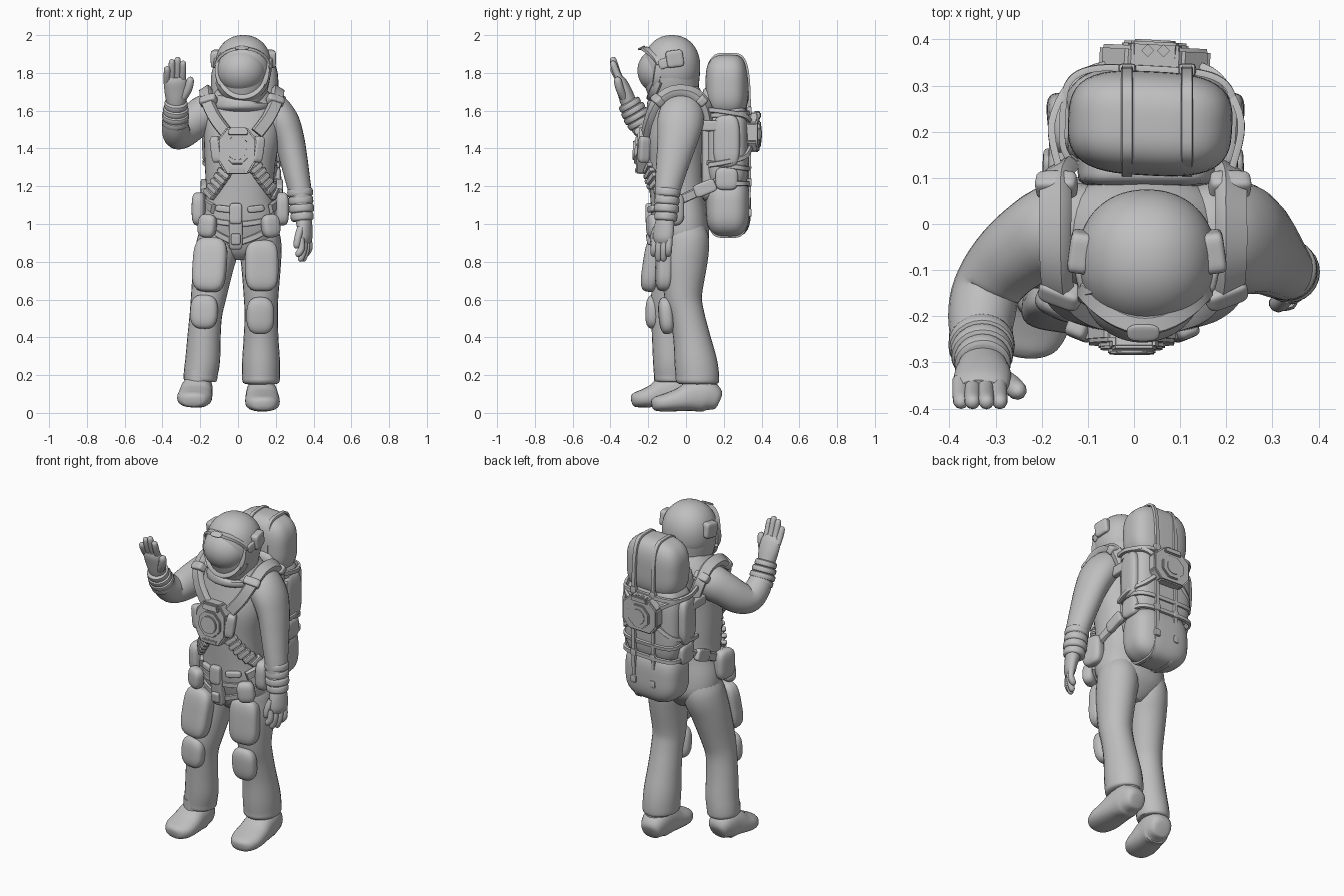
import bpy, bmesh, math
from mathutils import Vector, Matrix, Euler

MAT = bpy.data.materials.new("suit_grey")
MAT.diffuse_color = (0.52, 0.52, 0.52, 1)


def finish(name, bm, angle=40):
    bmesh.ops.recalc_face_normals(bm, faces=bm.faces)
    me = bpy.data.meshes.new(name)
    bm.to_mesh(me)
    bm.free()
    ob = bpy.data.objects.new(name, me)
    bpy.context.collection.objects.link(ob)
    me.materials.append(MAT)
    bpy.ops.object.select_all(action='DESELECT')
    ob.select_set(True)
    bpy.context.view_layer.objects.active = ob
    bpy.ops.object.shade_smooth_by_angle(angle=math.radians(angle))
    return ob


def spline(pts, sub):
    """Catmull-Rom through tuples of any length."""
    out = []
    for i in range(len(pts) - 1):
        p = [pts[max(0, min(len(pts) - 1, i + k))] for k in (-1, 0, 1, 2)]
        for j in range(sub):
            t = j / sub
            out.append([0.5 * (2*b + (c-a)*t + (2*a-5*b+4*c-d)*t*t + (3*b-a-3*c+d)*t**3)
                        for a, b, c, d in zip(*p)])
    return out + [list(pts[-1])]


def loft(name, pts, ref=(1, 0, 0), n=24, sub=4, p=2.0, flat=False):
    """Tube through (x, y, z, half_u, half_v); ref gives the u direction."""
    S = spline(pts, sub)
    C = [Vector(s[:3]) for s in S]
    bm = bmesh.new()
    rings = []
    for i, s in enumerate(S):
        t = Vector((0, 0, 1)) if flat else (C[min(i+1, len(C)-1)] - C[max(i-1, 0)]).normalized()
        u = Vector(ref)
        u = (u - t * u.dot(t)).normalized()
        v = t.cross(u)
        ring = []
        for k in range(n):
            a = 2 * math.pi * k / n
            c, d = math.cos(a), math.sin(a)
            f = (abs(c)**p + abs(d)**p) ** (-1 / p)
            ring.append(bm.verts.new(C[i] + u * (c*f*s[3]) + v * (d*f*s[4])))
        rings.append(ring)
    for a, b in zip(rings, rings[1:]):
        for k in range(n):
            bm.faces.new((a[k], a[(k+1) % n], b[(k+1) % n], b[k]))
    bm.faces.new(rings[0])
    bm.faces.new(rings[-1])
    return finish(name, bm)


def pad(name, loc, half, rot=(0, 0, 0), p=4.0, cuts=9):
    """Rounded block; p = 2 is an ellipsoid, higher is boxier."""
    bm = bmesh.new()
    bmesh.ops.create_cube(bm, size=2)
    bmesh.ops.subdivide_edges(bm, edges=bm.edges[:], cuts=cuts, use_grid_fill=True)
    R = Euler([math.radians(r) for r in rot]).to_matrix()
    for v in bm.verts:
        d = Vector([math.tan(c * math.pi / 4) for c in v.co])
        d /= sum(abs(c)**p for c in d) ** (1 / p)
        v.co = R @ Vector([c * h for c, h in zip(d, half)]) + Vector(loc)
    return finish(name, bm)


def ribbon(name, P, N, width, thick, closed=False):
    """Flat strap along P lying on the surface with outward normals N."""
    bm = bmesh.new()
    n = len(P)
    rings = []
    for i in range(n):
        a, b = (P[i-1], P[(i+1) % n]) if closed else (P[max(i-1, 0)], P[min(i+1, n-1)])
        t = (b - a).normalized()
        nn = (N[i] - t * N[i].dot(t)).normalized()
        w = t.cross(nn) * width / 2
        rings.append([bm.verts.new(P[i] + w*s + nn*h) for s, h in
                      ((1, -thick/2), (1, thick*.3), (.8, thick), (-.8, thick), (-1, thick*.3), (-1, -thick/2))])
    for i in range(n if closed else n - 1):
        a, b = rings[i], rings[(i+1) % n]
        for k in range(6):
            bm.faces.new((a[k], a[(k+1) % 6], b[(k+1) % 6], b[k]))
    if not closed:
        bm.faces.new(rings[0])
        bm.faces.new(rings[-1])
    return finish(name, bm, 30)


def plate(name, loc, outline, depth, rot=(0, 0, 0), bevel=0.008):
    """Extruded x-z outline, depth along y, chamfered edges."""
    bm = bmesh.new()
    f = bm.faces.new([bm.verts.new((x, -depth/2, z)) for x, z in outline])
    r = bmesh.ops.extrude_face_region(bm, geom=[f])
    bmesh.ops.translate(bm, vec=(0, depth, 0), verts=[e for e in r['geom'] if isinstance(e, bmesh.types.BMVert)])
    bmesh.ops.bevel(bm, geom=bm.edges[:], offset=bevel, segments=2, affect='EDGES')
    bm.transform(Matrix.Translation(loc) @ Euler([math.radians(a) for a in rot]).to_matrix().to_4x4())
    return finish(name, bm, 30)


def ngon(n, rx, rz, off=0.5):
    return [(rx*math.cos(2*math.pi*(k+off)/n), rz*math.sin(2*math.pi*(k+off)/n)) for k in range(n)]


def hoop(name, c, u, v, ru, rv, width, thick, p=2.0, n=40):
    """Closed strap round a superellipse in the plane u, v."""
    c, u, v = Vector(c), Vector(u).normalized(), Vector(v).normalized()
    P, N = [], []
    for k in range(n):
        a = 2 * math.pi * k / n
        x, y = math.cos(a), math.sin(a)
        x, y = (math.copysign(abs(q)**(2/p), q) for q in (x, y))
        P.append(c + u*x*ru + v*y*rv)
        N.append(u*x/ru + v*y/rv)
    return ribbon(name, P, N, width, thick, True)


# torso
TORSO = [(.005, -.02, .81, .05, .06), (.008, -.02, .85, .13, .10), (.01, -.015, .92, .198, .135), (.01, -.03, 1.02, .205, .148),
         (.01, -.045, 1.15, .18, .145), (.01, -.05, 1.3, .185, .15), (.02, -.05, 1.45, .2, .155),
         (.02, -.035, 1.57, .2, .145), (.02, -.03, 1.66, .17, .13), (.02, -.045, 1.73, .115, .11)]
loft("torso", TORSO, flat=True, n=36, p=2.3)
TS = spline(TORSO, 16)


def skin(x, z, side=-1):
    """Point and normal on the torso front (side -1) or back (1)."""
    s = min(TS, key=lambda q: abs(q[2] - z))
    d = max(-.97, min(.97, (x - s[0]) / s[3]))
    y = (1 - abs(d)**2.3) ** (1 / 2.3)
    return Vector((s[0] + d*s[3], s[1] + side*y*s[4], z)), Vector((d / s[3], side*y / s[4], 0)).normalized()


def body_strap(name, xz, width, thick, sub=6):
    q = [skin(*s) for s in spline(xz, sub)]
    return ribbon(name, [a for a, _ in q], [b for _, b in q], width, thick)


# legs, boots
loft("left_leg", [(.10, -.01, 1.05, .07, .08), (.112, -.005, .95, .105, .118), (.118, 0, .88, .112, .122), (.122, -.01, .78, .105, .12),
     (.122, -.015, .62, .092, .1), (.123, .005, .52, .088, .092), (.122, .03, .4, .092, .098), (.122, .05, .28, .1, .112),
     (.122, .06, .2, .1, .115), (.122, .06, .16, .095, .11), (.122, .06, .15, .06, .07)])
loft("right_leg", [(-.08, -.01, 1.05, .07, .08), (-.095, -.015, .95, .107, .118), (-.108, -.025, .88, .115, .125), (-.13, -.05, .78, .108, .115),
     (-.155, -.085, .62, .094, .1), (-.17, -.095, .52, .086, .09), (-.18, -.09, .4, .088, .09), (-.187, -.08, .28, .092, .095),
     (-.197, -.075, .21, .09, .095), (-.2, -.075, .17, .085, .09), (-.2, -.075, .16, .05, .06)])


def boot(name, cx, heel, base, skew, s):
    prof = [(0, .06, .03, .03), (.012, .065, .058, .055), (.07, .088, .078, .085), (.14, .086, .084, .083), (.21, .066, .09, .062),
            (.28, .052, .09, .049), (.33, .045, .072, .04), (.352, .043, .047, .03), (.36, .042, .02, .015)]
    loft(name, [(cx + skew*d, heel - d*s, base + z, a, b) for d, z, a, b in prof], p=2.5)
    loft(name + "_ankle", [(cx + skew*.08, heel - .09, base + z, .07, .08) for z in (.09, .15, .2)])


boot("left_boot", .122, .178, .004, .03, 1)
boot("right_boot", -.205, .0, .025, -.1, .8)

# leg armour
pad("left_thigh_pad", (.125, -.115, .78), (.088, .045, .135), (-2, 0, 5), 3.6)
pad("right_thigh_pad", (-.15, -.175, .785), (.09, .05, .145), (-9, 3, -8), 3.6)
pad("left_knee_pad", (.118, -.105, .515), (.073, .04, .098), (5, 0, 3), 2.8)
pad("right_knee_pad", (-.18, -.172, .535), (.073, .04, .09), (-2, 2, -8), 2.8)

# arms
loft("left_arm", [(.10, -.02, 1.62, .07, .09), (.17, -.02, 1.6, .1, .115), (.232, -.03, 1.54, .093, .122), (.27, -.045, 1.45, .081, .108),
     (.293, -.065, 1.35, .074, .092), (.313, -.085, 1.25, .067, .078), (.33, -.1, 1.16, .06, .066), (.341, -.108, 1.04, .05, .055)])
loft("right_arm", [(-.08, -.01, 1.61, .07, .09), (-.16, -.01, 1.59, .1, .1), (-.23, -.045, 1.545, .095, .09), (-.285, -.092, 1.495, .09, .08),
     (-.32, -.145, 1.475, .08, .074), (-.33, -.195, 1.5, .076, .073), (-.333, -.24, 1.545, .068, .066), (-.332, -.285, 1.61, .052, .05)],
     ref=(0, 0, 1))


def cuffs(name, a, b, radii):
    a, b = Vector(a), Vector(b)
    for i, r in enumerate(radii):
        lo, hi = a.lerp(b, i / len(radii)), a.lerp(b, (i + 1.1) / len(radii))
        loft(f"{name}_{i+1}", [(*lo.lerp(hi, t), r*k, r*k) for t, k in ((0, .8), (.15, .97), (.5, 1), (.85, .97), (1, .8))], sub=2)


cuffs("left_cuff", (.327, -.096, 1.19), (.341, -.108, 1.02), (.068, .066, .067, .061))
cuffs("right_cuff", (-.332, -.235, 1.525), (-.328, -.305, 1.645), (.07, .072, .068, .062))


def finger(name, pts, r):
    pts = [(*p, r*k, r*k) for p, k in zip(pts, (1, 1.05, .95))]
    e = Vector(pts[-1][:3]) + (Vector(pts[-1][:3]) - Vector(pts[-2][:3])).normalized() * r * .8
    loft(name, pts + [(*e, r*.3, r*.3)], n=10, sub=3, ref=(1, .3, .2))


# raised hand
loft("right_palm", [(-.33, -.295, 1.62, .045, .042), (-.328, -.31, 1.66, .055, .042), (-.328, -.328, 1.71, .062, .038),
     (-.331, -.347, 1.755, .06, .031), (-.333, -.357, 1.78, .046, .02)])
for i, (x, dx, top) in enumerate(((-.377, .001, 1.822), (-.35, 0, 1.858), (-.322, .001, 1.87), (-.295, .002, 1.85))):
    finger(f"right_finger_{i+1}", [(x, -.34, 1.745), (x + dx, -.366, (1.745 + top) / 2), (x + 2*dx, -.386, top)], .0175)
finger("right_thumb", [(-.29, -.33, 1.67), (-.264, -.35, 1.715), (-.252, -.362, 1.762)], .021)

# lowered hand
loft("left_palm", [(.342, -.108, 1.05, .038, .042), (.349, -.112, 1.01, .04, .052), (.356, -.118, .965, .034, .057),
     (.358, -.122, .925, .03, .055), (.358, -.122, .9, .02, .045)], ref=(1, -.45, 0))
for i, (x, y, tip) in enumerate(((.334, -.165, .84), (.348, -.14, .815), (.362, -.113, .815), (.374, -.088, .84))):
    finger(f"left_finger_{i+1}", [(x, y, .925), (x + .002, y - .004, .87), (x - .016, y - .006, tip)], .0175)
finger("left_thumb", [(.332, -.155, .98), (.318, -.17, .93), (.31, -.172, .885)], .019)

# helmet
pad("helmet_shell", (.028, -.075, 1.835), (.15, .15, .165), p=2.15, cuts=17)
loft("helmet_neck", [(.025, -.055, 1.66, .125, .125), (.025, -.065, 1.7, .13, .135), (.026, -.075, 1.77, .143, .148),
     (.028, -.075, 1.84, .146, .148)], n=32, sub=4)
loft("neck_collar", [(.02, -.065, 1.595, .13, .11), (.02, -.065, 1.615, .155, .14), (.02, -.065, 1.645, .155, .14),
     (.022, -.065, 1.66, .135, .13)], n=32)
pad("visor", (.018, -.135, 1.812), (.13, .122, .122), p=2, cuts=17)
hoop("visor_rim", (.022, -.148, 1.812), (1, 0, 0), (0, .15, 1), .128, .132, .04, .016, 2.1)
# brow guard over the visor, rising to a small peak
arc = [math.radians(a) for a in range(10, 171, 8)]
brow = [Vector((.024 + .14*math.cos(a), -.135 - .085*math.sin(a)**2, 1.83 + .098*math.sin(a))) for a in arc]
ribbon("brow_guard", brow, [Vector((math.cos(a), -.1, 1.6*math.sin(a))) for a in arc], .04, .01)
pad("brow_peak", (.02, -.236, 1.932), (.035, .02, .006), (28, 0, 0), 3)
# chin guard
arc = [math.radians(a) for a in range(195, 346, 10)]
ribbon("chin_guard", [Vector((.022 + .125*math.cos(a), -.13 + .055*math.sin(a), 1.79 + .125*math.sin(a))) for a in arc],
       [Vector((math.cos(a), -.6, math.sin(a))) for a in arc], .05, .016)
for s, n in ((-1, "right"), (1, "left")):
    pad(n + "_ear_pod", (.028 + s*.145, -.06, 1.875), (.024, .045, .045), (8, 0, s*8), 6)
    pad(n + "_ear_hinge", (.028 + s*.142, -.115, 1.85), (.012, .03, .026), (20, 0, s*-12), 4)

# shoulder straps from chest to pack
for s, n in ((-1, "right"), (1, "left")):
    cx = .02
    path = spline([(cx + s*.15, .13, 1.5), (cx + s*.185, .1, 1.63), (cx + s*.19, .03, 1.695), (cx + s*.19, -.07, 1.7),
                   (cx + s*.18, -.15, 1.645), (cx + s*.14, -.19, 1.56), (cx + s*.08, -.21, 1.48)], 6)
    P = [Vector(p) for p in path]
    ribbon(n + "_shoulder_strap", P, [p - Vector((cx + s*.06, -.03, 1.5)) for p in P], .068, .022)
    pad(n + "_strap_buckle_front", (cx + s*.178, -.15, 1.655), (.047, .024, .026), (45, s*15, s*20), 5)
    pad(n + "_strap_buckle_rear", (cx + s*.188, .085, 1.655), (.045, .024, .026), (-45, s*10, 0), 5)
    pad(n + "_pack_link", (cx + s*.185, .125, 1.52), (.02, .065, .028), p=6)
    # ribbed lower harness
    body_strap(n + "_harness_lower", [(cx + s*.05, 1.33), (cx + s*.1, 1.25), (cx + s*.165, 1.15)], .065, .016)
    for i in range(6):
        q, nn = skin(cx + s*(.072 + i*.018), 1.295 - i*.027)
        pad(f"{n}_harness_rib_{i+1}", q + nn*.013, (.039, .017, .0135), (0, s*-38, math.degrees(math.atan2(nn.x, -nn.y))), 6, 5)
    # side strap from pack to waist
    P = [Vector(p) for p in spline([(cx + s*.17, .2, 1.235), (cx + s*.195, .07, 1.175), (cx + s*.195, -.05, 1.12), (cx + s*.15, -.16, 1.08)], 5)]
    ribbon(n + "_hip_strap", P, [Vector((p.x - cx, p.y + .04, 0)) for p in P], .05, .014)
    pad(n + "_hip_buckle", (cx + s*.2, .1, 1.19), (.018, .06, .035), (22, 0, 0), 6)
    # waist pouches
    pad(n + "_hip_pouch", (.012 + s*.218, -.075, 1.08), (.036, .065, .088), (0, 0, s*8), 3.5)
    pad(n + "_front_pouch", (.005 + s*.168, -.17, .99), (.05, .035, .062), (0, s*-6, s*25), 3)
    pad(n + "_pocket_flap", (.01 + s*.085, -.18, 1.08), (.045, .016, .018), (0, s*-6, s*18), 4)
    body_strap(n + "_belly_strap", [(.005 + s*.19, 1.0), (.005 + s*.1, .94), (-.005 + s*.01, .9)], .032, .014)
    # side blocks beside the chest unit
    pad(n + "_chest_module", (s*.11 - .004, -.222, 1.395), (.026, .03, .07), (0, s*8, s*22), 5)

# belt
body_strap("belt", [(-.17, 1.03), (-.09, 1.01), (.01, 1.0), (.1, 1.01), (.18, 1.03)], .03, .008)
pad("belt_buckle", (-.012, -.195, 1.055), (.033, .02, .055), p=6)
pad("groin_strap", (-.012, -.17, .95), (.036, .026, .085), (8, 0, 0), 6)
pad("groin_clip", (-.012, -.195, .92), (.025, .014, .03), (8, 0, 0), 6)

# chest unit
plate("chest_unit", (-.005, -.225, 1.39), [(-.055, .12), (.055, .12), (.1, .06), (.1, -.06), (.06, -.125), (-.06, -.125), (-.1, -.06), (-.1, .06)], .07, (-3, 0, 0))
plate("chest_bezel", (-.005, -.262, 1.39), ngon(8, .078, .08), .02, (-3, 0, 0), .005)
plate("chest_dial", (-.005, -.272, 1.39), ngon(24, .052, .052), .02, (-3, 0, 0), .003)
plate("chest_top_tab", (0, -.252, 1.49), [(-.055, -.018), (.055, -.018), (.045, .02), (-.045, .02)], .04, (-10, 0, 0), .006)
plate("chest_bottom_tab", (-.005, -.255, 1.285), [(-.045, -.016), (.045, -.016), (.055, .016), (-.055, .016)], .03, (5, 0, 0), .006)

# backpack
pad("pack_top", (.035, .218, 1.73), (.178, .113, .172), (0, 0, -3), 3.1, 15)
pad("pack_middle", (.03, .222, 1.41), (.185, .113, .24), (0, 0, -3), 4, 15)
pad("pack_bottom", (.035, .225, 1.09), (.18, .117, .162), (0, 0, -3), 3.1, 15)
pad("pack_frame", (.028, .125, 1.42), (.15, .045, .3), (0, 0, 0), 6)
for i, x in enumerate((-.015, .115)):
    hoop(f"pack_long_strap_{i+1}", (x, .222, 1.416), (0, 1, 0), (0, 0, 1), .114, .482, .026, .008, 4.6, 64)
    for j, z in enumerate((1.6, 1.22, 1.06)):
        pad(f"pack_clip_{i+1}_{j+1}", (x, .334, z), (.019, .014, .022), p=5, cuts=5)
for i, (z, tilt) in enumerate(((1.58, .06), (1.31, -.15), (1.215, .0))):
    hoop(f"pack_band_{i+1}", (.03, .222, z), (1, -.05, 0), (.05, 1, tilt), .183, .113, .026, .009, 4, 48)
for s, n in ((-1, "right"), (1, "left")):
    pad(n + "_pack_pouch", (.025 + s*.18, .215, 1.44), (.032, .07, .14), (0, 0, s*-6), 3.5)
    pad(n + "_pack_low_pouch", (.028 + s*.176, .215, 1.24), (.025, .06, .06), (0, 0, 0), 3.5)
    for k, dz in (("upper", .09), ("lower", -.12)):
        P = [Vector(p) for p in spline([(.04 + s*.07, .35, 1.48 + dz*.4), (.03 + s*.155, .315, 1.48 + dz),
                                       (.027 + s*.203, .22, 1.48 + dz*1.25), (.025 + s*.185, .12, 1.48 + dz*1.4)], 5)]
        ribbon(f"{n}_pack_{k}_tie", P, [Vector((p.x - .03, p.y - .18, 0)) for p in P], .026, .01)

# rear unit
plate("rear_unit", (.045, .355, 1.485), [(-.06, .105), (.06, .105), (.12, .05), (.12, -.05), (.075, -.105), (-.075, -.105), (-.12, -.05), (-.12, .05)], .06, (0, 0, -3))
plate("rear_bezel", (.046, .387, 1.475), ngon(8, .078, .075), .016, (0, 0, -3), .005)
plate("rear_dial", (.046, .392, 1.475), ngon(24, .048, .048), .014, (0, 0, -3), .004)
plate("rear_top_tab", (.045, .375, 1.575), [(-.06, -.018), (.06, -.018), (.05, .018), (-.05, .018)], .04, (0, 0, -3), .006)
for i in range(2):
    plate(f"rear_diamond_{i+1}", (.03 + i*.034, .376, 1.594), ngon(4, .014, .014, 0), .008, (90, 0, 0), .001)
